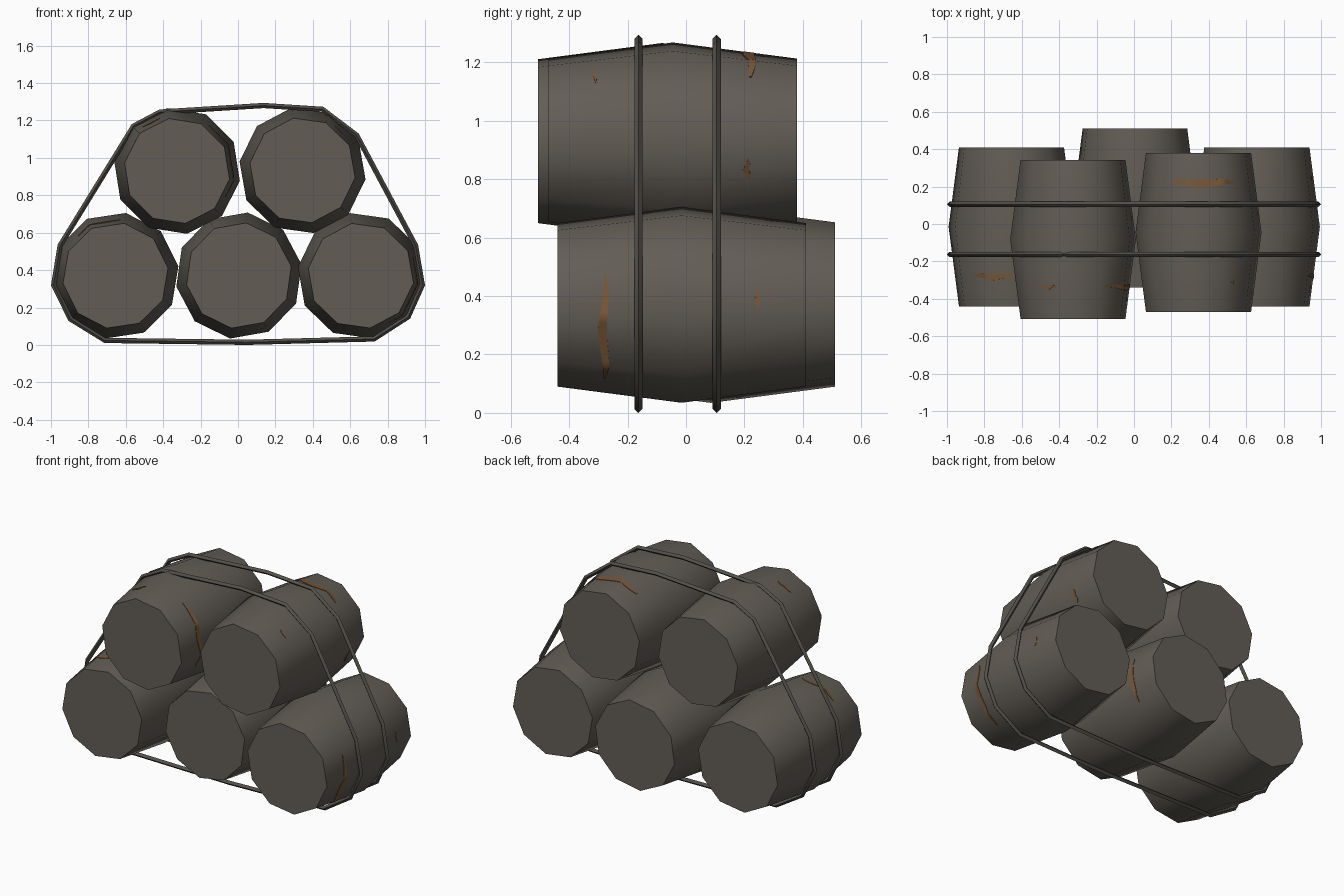
import bpy, bmesh, math

if "Cube" in bpy.data.objects:
    bpy.data.objects.remove(bpy.data.objects["Cube"])

def material(name, rgb):
    m = bpy.data.materials.new(name)
    m.diffuse_color = (*rgb, 1)
    m.use_nodes = True
    m.node_tree.nodes["Principled BSDF"].inputs["Base Color"].default_value = m.diffuse_color
    return m

GREY = material("weathered brown grey", (0.123, 0.109, 0.091))
BAND = material("dark strap metal", (0.085, 0.079, 0.067))
RUST = material("rust orange", (0.19, 0.095, 0.038))

SIDES, R_MID, R_END, HALF = 10, 0.34, 0.284, 0.425
STEP = 2 * math.pi / SIDES

def finish(bm, name, mat, angle):
    bmesh.ops.recalc_face_normals(bm, faces=bm.faces)
    me = bpy.data.meshes.new(name)
    bm.to_mesh(me)
    bm.free()
    ob = bpy.data.objects.new(name, me)
    bpy.context.collection.objects.link(ob)
    me.materials.append(mat)
    bpy.ops.object.select_all(action='DESELECT')
    ob.select_set(True)
    bpy.context.view_layer.objects.active = ob
    bpy.ops.object.shade_smooth_by_angle(angle=math.radians(angle))
    return ob

def bridge(bm, a, b):
    n = len(a)
    for i in range(n):
        bm.faces.new((a[i], a[(i + 1) % n], b[(i + 1) % n], b[i]))

# Barrel: ten-sided, widest in the middle, lying along y
def barrel(name, cx, cy, cz, phase):
    bm = bmesh.new()
    rings = []
    for dy, r in ((-HALF, R_END), (0, R_MID), (HALF, R_END)):
        rings.append([bm.verts.new((cx + r * math.cos(phase + i * STEP), cy + dy,
                                    cz + r * math.sin(phase + i * STEP)))
                      for i in range(SIDES)])
    bridge(bm, rings[0], rings[1])
    bridge(bm, rings[1], rings[2])
    bm.faces.new(rings[0])
    bm.faces.new(rings[2])
    finish(bm, name, GREY, 40)

# Rust streak: thin tapered plate hugging the barrel's facets
def rust(name, cx, cy, cz, phase, a0, a1, dy, width):
    def surface(a, y, lift):
        r = R_MID + (R_END - R_MID) * abs(y) / HALF
        local = (a - phase) % STEP - STEP / 2
        r = r * math.cos(STEP / 2) / math.cos(local) + lift
        return (cx + r * math.cos(a), cy + y, cz + r * math.sin(a))
    bm = bmesh.new()
    n = max(3, int((a1 - a0) / 4))
    rows = []
    for i in range(n + 1):
        t = i / n
        a = math.radians(a0 + (a1 - a0) * t)
        w = width * (0.2 + 0.8 * math.sin(math.pi * t)) / 2
        y = dy + 0.006 * math.sin(9 * t)
        rows.append([bm.verts.new(surface(a, y + s * w, h))
                     for s, h in ((-1, -0.002), (1, -0.002), (1, 0.003), (-1, 0.003))])
    for p, q in zip(rows, rows[1:]):
        bridge(bm, p, q)
    bm.faces.new(rows[0])
    bm.faces.new(rows[-1])
    finish(bm, name, RUST, 40)

# name, centre x y z, turn, rust streaks (start angle, end angle, y offset, width)
BARRELS = [
    ("lower_left_barrel", -0.655, -0.015, 0.37, 8.5,
     [(85, 133, -0.265, 0.03)]),
    ("lower_middle_barrel", 0.005, 0.085, 0.371, 10,
     [(-35, 20, 0.255, 0.03), (195, 225, 0.1, 0.02)]),
    ("lower_right_barrel", 0.657, -0.015, 0.37, 28,
     [(-60, 20, -0.265, 0.03), (-2, 10, 0.26, 0.016)]),
    ("upper_left_barrel", -0.326, -0.082, 0.93, 27,
     [(-28, 55, -0.255, 0.03), (108, 128, -0.255, 0.02)]),
    ("upper_right_barrel", 0.345, -0.045, 0.933, 28,
     [(48, 122, 0.265, 0.04), (-28, -12, 0.255, 0.02), (43, 54, -0.265, 0.012)]),
]
for name, x, y, z, turn, streaks in BARRELS:
    ph = math.radians(turn)
    barrel(name, x, y, z, ph)
    for i, s in enumerate(streaks):
        rust(f"{name}_rust_{i + 1}", x, y, z, ph, *s)

# Straps: diamond-section loops around the whole stack
PATH = [(-0.986, 0.32), (-0.952, 0.53), (-0.557, 1.172), (-0.418, 1.245),
        (0.136, 1.28), (0.452, 1.26), (0.634, 1.122), (0.95, 0.53),
        (0.986, 0.32), (0.91, 0.15), (0.728, 0.032), (0.05, 0.014),
        (-0.712, 0.024), (-0.896, 0.138)]

def strap(name, y, r=0.014):
    bm = bmesh.new()
    n = len(PATH)
    rings = []
    for i, (x, z) in enumerate(PATH):
        (ax, az), (bx, bz) = PATH[i - 1], PATH[(i + 1) % n]
        length = math.hypot(bx - ax, bz - az)
        nx, nz = -(bz - az) / length, (bx - ax) / length   # outward
        rings.append([bm.verts.new((x + nx * u * r, y + v * r, z + nz * u * r))
                      for u, v in ((1, 0), (0, 1), (-1, 0), (0, -1))])
    for i in range(n):
        bridge(bm, rings[i], rings[(i + 1) % n])
    finish(bm, name, BAND, 50)

strap("front_strap", -0.163)
strap("back_strap", 0.105)
